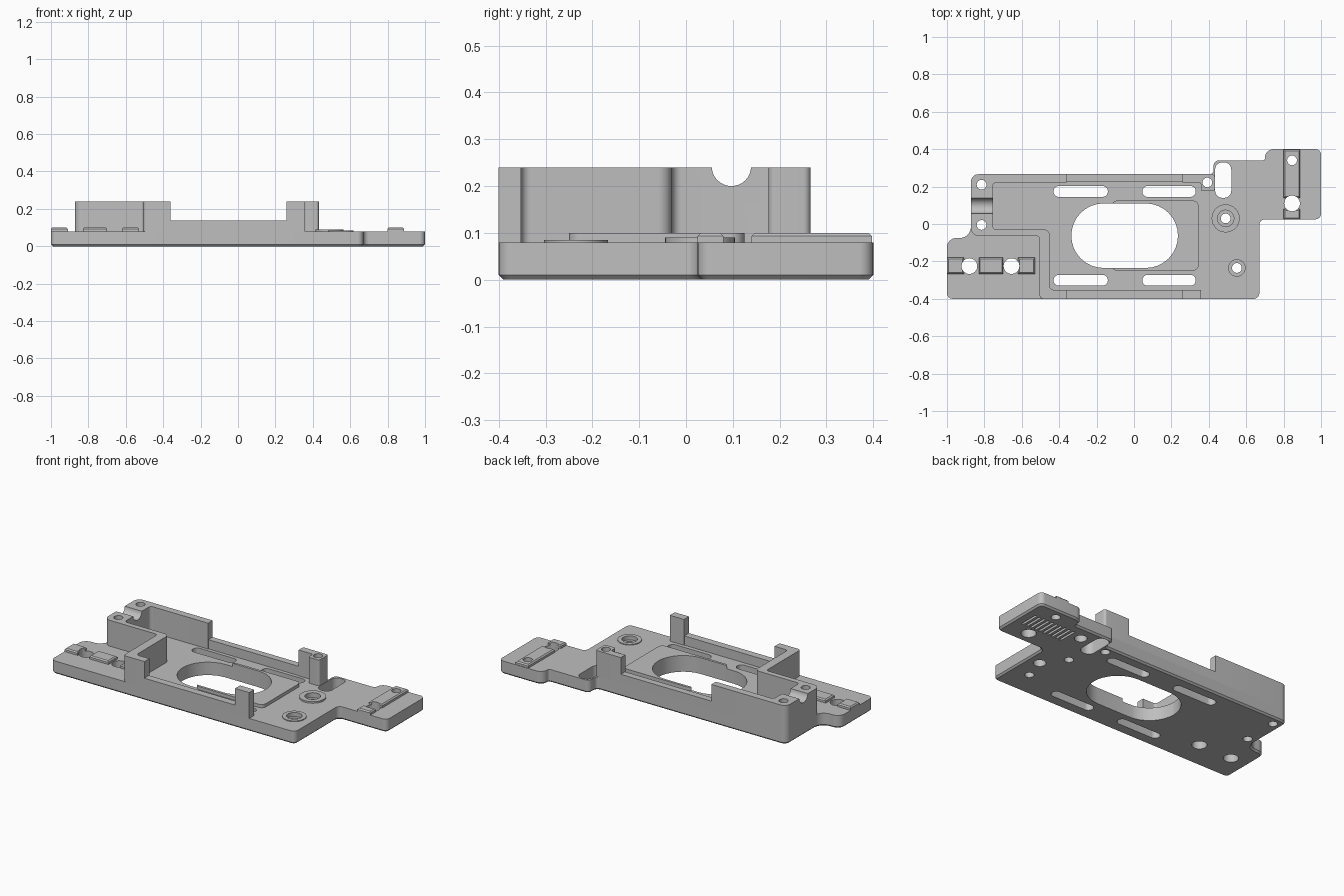
import bpy, bmesh
from math import tan, pi
from mathutils import Vector, Matrix

if "Cube" in bpy.data.objects:
    bpy.data.objects.remove(bpy.data.objects["Cube"], do_unlink=True)

grey = bpy.data.materials.new("plain_grey")
grey.use_nodes = True
COLOUR = (0.52, 0.52, 0.52, 1)
grey.diffuse_color = COLOUR
grey.node_tree.nodes["Principled BSDF"].inputs["Base Color"].default_value = COLOUR


def rounded(corners, steps=8):
    """Fillet each (x, y, radius) corner of a closed outline."""
    out = []
    for i, (x, y, r) in enumerate(corners):
        p = Vector((x, y))
        if r == 0:
            out.append(p)
            continue
        a = (Vector(corners[i - 1][:2]) - p).normalized()
        b = (Vector(corners[(i + 1) % len(corners)][:2]) - p).normalized()
        reach = r / tan(a.angle(b) / 2)
        centre = p + (a + b).normalized() * (reach ** 2 + r ** 2) ** 0.5
        start = (p + a * reach - centre).normalized()
        end = (p + b * reach - centre).normalized()
        for k in range(steps + 1):
            out.append(centre + start.slerp(end, k / steps).normalized() * r)
    return out


def box_outline(x0, x1, y0, y1, r=0):
    return [(x0, y0, r), (x1, y0, r), (x1, y1, r), (x0, y1, r)]


def add_prism(bm, corners, z0, z1, low=0, high=0):
    """Extrude an outline, with optional chamfers along its low and high rims."""
    face = bm.faces.new([bm.verts.new((p.x, p.y, z0)) for p in rounded(corners)])
    grown = bmesh.ops.extrude_face_region(bm, geom=[face], use_keep_orig=True)["geom"]
    top = [v for v in grown if isinstance(v, bmesh.types.BMVert)]
    bmesh.ops.translate(bm, verts=top, vec=(0, 0, z1 - z0))
    lid = [f for f in grown if isinstance(f, bmesh.types.BMFace)][0]
    rims = [(list(face.edges), low), (list(lid.edges), high)]
    for edges, size in rims:
        if size:
            bmesh.ops.bevel(bm, geom=edges, offset=size, segments=1, affect='EDGES')


def add_cylinder(bm, x, y, r, z0, z1):
    bmesh.ops.create_cone(bm, cap_ends=True, segments=32, radius1=r, radius2=r,
                          depth=z1 - z0, matrix=Matrix.Translation((x, y, (z0 + z1) / 2)))


def make_object(name, bm, cutter=None):
    bmesh.ops.recalc_face_normals(bm, faces=bm.faces)
    mesh = bpy.data.meshes.new(name)
    bm.to_mesh(mesh)
    bm.free()
    mesh.materials.append(grey)
    obj = bpy.data.objects.new(name, mesh)
    bpy.context.collection.objects.link(obj)
    if cutter:
        mod = obj.modifiers.new("cuts", 'BOOLEAN')
        mod.operation, mod.solver, mod.object = 'DIFFERENCE', 'EXACT', cutter
        mod.use_self = True
        bpy.context.view_layer.update()
        graph = bpy.context.evaluated_depsgraph_get()
        obj.data = bpy.data.meshes.new_from_object(obj.evaluated_get(graph))
        obj.modifiers.clear()
    obj.data.shade_smooth()
    obj.data.set_sharp_from_angle(angle=pi / 6)
    return obj


def part(name, corners, z0, z1, low=0, high=0):
    bm = bmesh.new()
    add_prism(bm, corners, z0, z1, low, high)
    return make_object(name, bm, cutter)


# Shared cutter: every opening through the plate and the walls
bm = bmesh.new()
add_prism(bm, box_outline(-0.335, 0.235, -0.235, 0.11, 0.172), -0.1, 0.3)
for x0, x1 in ((-0.43, -0.14), (0.045, 0.33)):
    for y0, y1 in ((-0.33, -0.272), (0.145, 0.203)):
        add_prism(bm, box_outline(x0, x1, y0, y1, 0.028), -0.1, 0.3)
add_prism(bm, box_outline(0.434, 0.52, 0.14, 0.33, 0.038), -0.1, 0.3)
big_holes = [(-0.88, -0.225), (-0.655, -0.225), (0.845, 0.11)]
small_holes = [(-0.815, 0.21), (-0.815, -0.005), (0.392, 0.222), (0.845, 0.34)]
bosses = [(0.49, 0.03, 0.075, 0.09), (0.55, -0.235, 0.068, 0.085)]
for x, y in big_holes:
    add_cylinder(bm, x, y, 0.042, -0.1, 0.3)
for x, y in small_holes:
    add_cylinder(bm, x, y, 0.026, -0.1, 0.3)
# Boss bores with a wider seat on top
for x, y, r, z in bosses:
    add_cylinder(bm, x, y, 0.026, -0.1, 0.3)
    add_cylinder(bm, x, y, 0.044, 0.06, 0.31)
# Blind holes and vent grooves on the underside
for x, y in ((0.59, -0.1), (0.59, 0.25)):
    add_cylinder(bm, x, y, 0.035, -0.1, 0.045)
for i in range(10):
    x = 0.66 + i * 0.03
    add_prism(bm, box_outline(x, x + 0.014, 0.165, 0.285), -0.1, 0.015)
# Cable groove across the end wall
bmesh.ops.create_cone(bm, cap_ends=True, segments=32, radius1=0.042, radius2=0.042, depth=0.3,
                      matrix=Matrix.Translation((-0.81, 0.097, 0.242)) @ Matrix.Rotation(pi / 2, 4, 'Y'))
cutter = make_object("opening_cutter", bm)
cutter.hide_render = True

# Base plate with stepped outline
part("base_plate", [
    (-1, -0.4, 0.03), (0.67, -0.4, 0.03), (0.67, 0.025, 0.03), (1, 0.025, 0.03),
    (1, 0.4, 0.03), (0.7, 0.4, 0.045), (0.7, 0.34, 0.012), (0.425, 0.34, 0.03),
    (0.425, 0.266, 0.02), (-0.872, 0.266, 0.04), (-0.872, -0.075, 0.06), (-1, -0.075, 0.05),
], 0, 0.08, low=0.01)

# Tall wall wrapping the end pocket
part("end_wall", [
    (-0.505, -0.4, 0.02), (-0.36, -0.4, 0), (-0.36, -0.352, 0), (-0.45, -0.352, 0.02),
    (-0.45, -0.03, 0.03), (-0.755, -0.03, 0.02), (-0.755, 0.222, 0.02), (-0.36, 0.222, 0),
    (-0.36, 0.266, 0), (-0.872, 0.266, 0.04), (-0.872, -0.063, 0.04), (-0.505, -0.063, 0.02),
], 0.079, 0.24)

# Low rails and the corner posts they run into
part("front_rail", box_outline(-0.361, 0.261, -0.4, -0.355), 0.079, 0.137)
part("back_rail", box_outline(-0.361, 0.261, 0.225, 0.266), 0.079, 0.137)
part("front_post", box_outline(0.26, 0.357, -0.4, -0.352), 0.079, 0.24)
part("back_post", [
    (0.26, 0.222, 0), (0.357, 0.222, 0.01), (0.357, 0.176, 0.01),
    (0.432, 0.176, 0.015), (0.432, 0.266, 0.015), (0.26, 0.266, 0),
], 0.079, 0.24)

# Raised pad around the oval opening
part("oval_pad", box_outline(-0.12, 0.345, -0.25, 0.125, 0.03), 0.079, 0.1)

# Raised clamp strips, interrupted at the large holes
for i, (x0, x1) in enumerate(((-1, -0.91), (-0.83, -0.7), (-0.62, -0.53))):
    part(f"side_strip_{i + 1}", box_outline(x0, x1, -0.267, -0.18), 0.079, 0.1, high=0.007)
for i, (y0, y1) in enumerate(((0.025, 0.08), (0.14, 0.397))):
    part(f"tab_strip_{i + 1}", box_outline(0.8, 0.888, y0, y1), 0.079, 0.1, high=0.007)

# Screw bosses
for i, (x, y, r, z) in enumerate(bosses):
    bm = bmesh.new()
    add_cylinder(bm, x, y, r, 0.079, z)
    make_object(f"screw_boss_{i + 1}", bm, cutter)

bpy.data.objects.remove(cutter, do_unlink=True)
